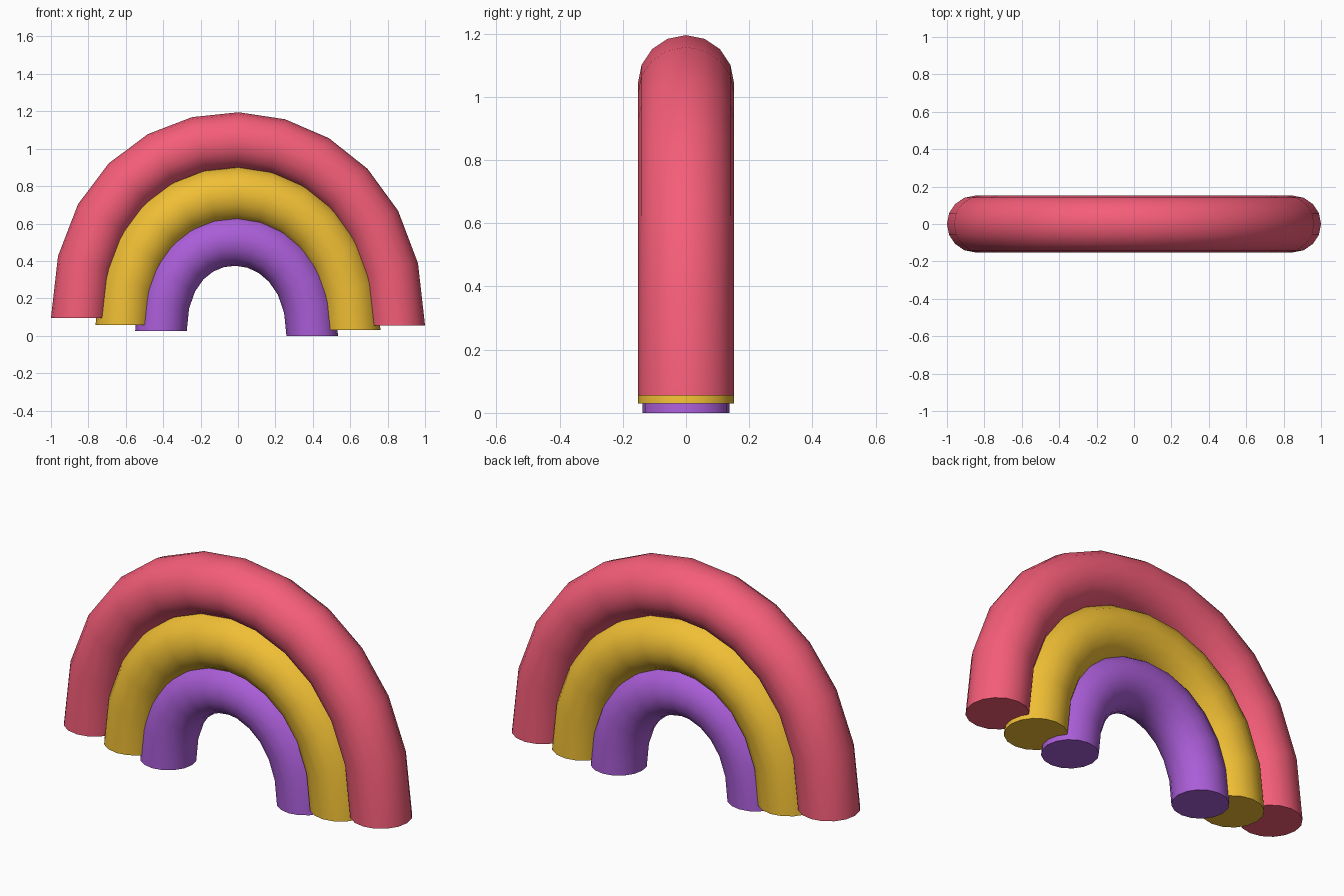
import bpy

if "Cube" in bpy.data.objects:
    bpy.data.objects.remove(bpy.data.objects["Cube"])


def band(name, color, left, right, top, radius):
    """Arched tube: one Bezier span with vertical ends, round bevel and flat caps."""
    (x0, z0), (x1, z1) = left, right
    rise = (top - (z0 + z1) / 2) / 0.75
    curve = bpy.data.curves.new(name, 'CURVE')
    curve.dimensions = '3D'
    curve.resolution_u = 12
    curve.bevel_depth = radius
    curve.bevel_resolution = 6
    curve.use_fill_caps = True
    spline = curve.splines.new('BEZIER')
    spline.bezier_points.add(1)
    for p, x, z, side in zip(spline.bezier_points, (x0, x1), (z0, z1), (1, -1)):
        p.handle_left_type = p.handle_right_type = 'FREE'
        p.co = (x, 0, z)
        p.handle_right = (x, 0, z + side * rise)
        p.handle_left = (x, 0, z - side * rise)
    obj = bpy.data.objects.new(name, curve)
    bpy.context.collection.objects.link(obj)

    # Turn into a mesh, smooth along the tube with crisp end caps
    bpy.ops.object.select_all(action='DESELECT')
    obj.select_set(True)
    bpy.context.view_layer.objects.active = obj
    bpy.ops.object.convert(target='MESH')
    obj = bpy.context.view_layer.objects.active
    bpy.ops.object.shade_smooth_by_angle()
    mat = bpy.data.materials.new(name + "_color")
    mat.diffuse_color = (*color, 1)
    mat.use_nodes = True
    mat.node_tree.nodes["Principled BSDF"].inputs["Base Color"].default_value = mat.diffuse_color
    obj.data.materials.clear()
    obj.data.materials.append(mat)


# Three nested arches, each leg ending at a slightly different height
band("outer_band", (0.91, 0.11, 0.19), (-0.848, 0.095), (0.848, 0.055), 1.043, 0.152)
band("middle_band", (0.87, 0.52, 0.035), (-0.61, 0.058), (0.61, 0.03), 0.757, 0.152)
band("inner_band", (0.40, 0.11, 0.68), (-0.412, 0.025), (0.397, 0.0), 0.512, 0.138)
